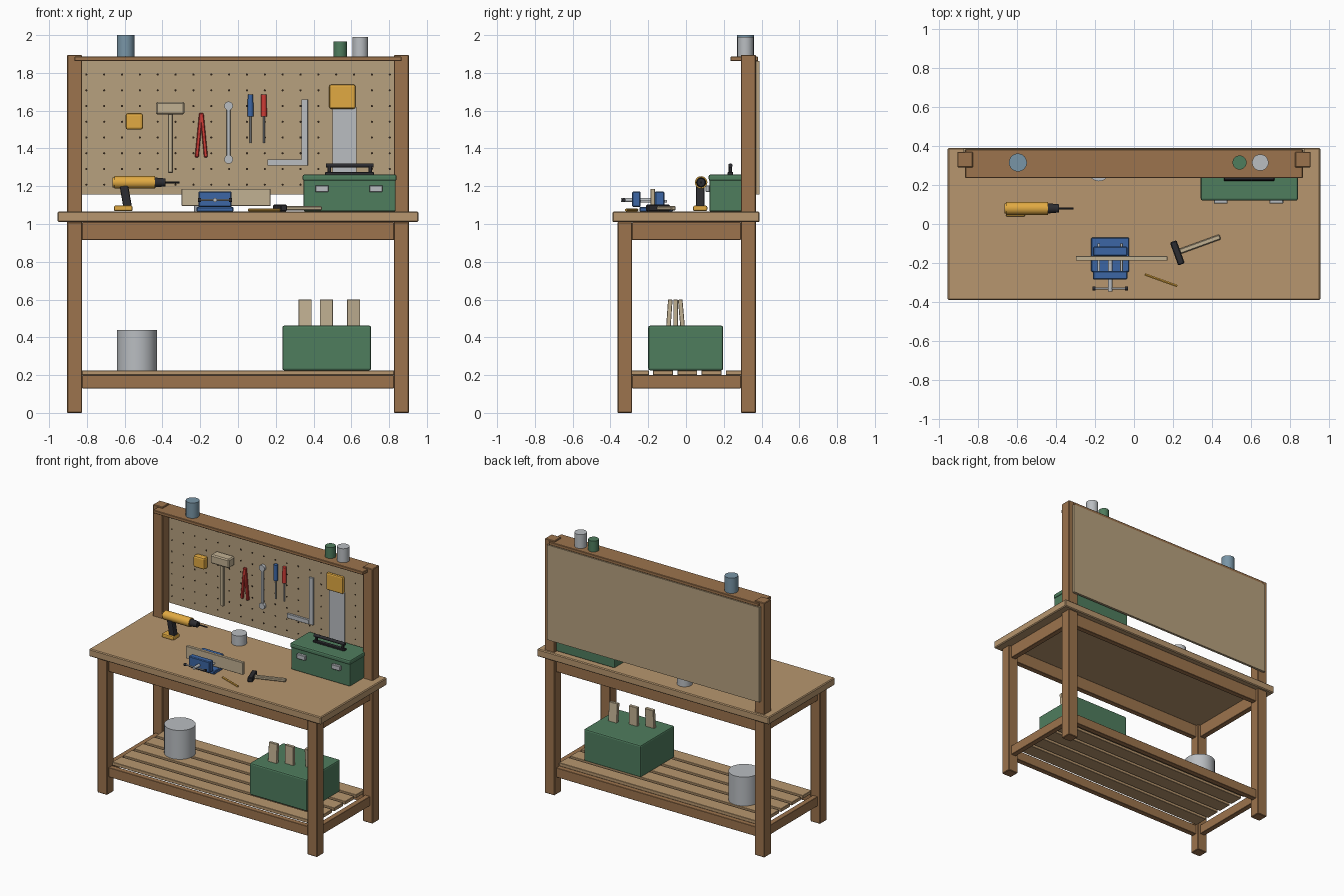
import bpy, bmesh, math
from mathutils import Vector, Matrix

if "Cube" in bpy.data.objects:
    bpy.data.objects.remove(bpy.data.objects["Cube"])


def material(name, r, g, b):
    m = bpy.data.materials.new(name)
    m.diffuse_color = (*[(c / 255) ** 2.2 for c in (r, g, b)], 1)
    m.use_nodes = True
    m.node_tree.nodes["Principled BSDF"].inputs["Base Color"].default_value = m.diffuse_color
    return m


TOP = material("top_wood", 182, 149, 110)
FRAME = material("frame_wood", 155, 115, 78)
BOARD = material("board_tan", 182, 160, 126)
PALE = material("pale_wood", 192, 175, 145)
GREEN = material("green_paint", 80, 124, 94)
YELLOW = material("yellow_plastic", 224, 168, 68)
BLUE = material("blue_paint", 62, 102, 163)
RED = material("red_plastic", 205, 62, 56)
DARK = material("dark", 48, 48, 52)
HOLE = material("hole_dark", 50, 40, 30)
STEEL = material("steel", 184, 188, 192)
TIN = material("tin_blue", 120, 148, 165)


def finish(name, bm, mat, bevel=0, seg=1):
    me = bpy.data.meshes.new(name)
    bm.to_mesh(me)
    bm.free()
    ob = bpy.data.objects.new(name, me)
    bpy.context.collection.objects.link(ob)
    me.materials.append(mat)
    if bevel:
        m = ob.modifiers.new("bevel", 'BEVEL')
        m.width, m.segments = bevel, seg
    return ob


def box(name, x, y, z, mat, bevel=0.004, rot=(0, 0, 0), seg=1):
    """Box from (min, max) ranges, optionally turned about its centre."""
    bm = bmesh.new()
    bmesh.ops.create_cube(bm, size=1)
    bmesh.ops.scale(bm, vec=[b - a for a, b in (x, y, z)], verts=bm.verts)
    ob = finish(name, bm, mat, bevel, seg)
    ob.location = [(a + b) / 2 for a, b in (x, y, z)]
    ob.rotation_euler = rot
    return ob


def rod(name, p, q, r, mat, sides=32, r2=None):
    """Cylinder from point p to point q."""
    p, q = Vector(p), Vector(q)
    bm = bmesh.new()
    bmesh.ops.create_cone(bm, cap_ends=True, segments=sides, radius1=r,
                          radius2=r if r2 is None else r2, depth=(q - p).length)
    ob = finish(name, bm, mat)
    ob.location = (p + q) / 2
    ob.rotation_euler = (q - p).to_track_quat('Z', 'Y').to_euler()
    bpy.ops.object.select_all(action='DESELECT')
    ob.select_set(True)
    bpy.context.view_layer.objects.active = ob
    bpy.ops.object.shade_smooth_by_angle(angle=math.radians(35))
    return ob


def span(c, w):
    return (c - w / 2, c + w / 2)


# Bench frame
box("bench_top", (-.955, .955), (-.39, .39), (1.01, 1.066), TOP, .006)
for s, side in ((-1, "left"), (1, "right")):
    cx = s * .865
    box(side + "_front_leg", span(cx, .08), (-.362, -.285), (0, 1.01), FRAME)
    box(side + "_back_post", span(cx, .08), (.29, .37), (0, 1.895), FRAME)
    for nm, z in (("apron", (.915, 1.01)), ("lower_rail", (.13, .2))):
        box(f"{side}_{nm}", span(cx, .04), (-.285, .29), z, FRAME, .002)
for nm, cy in (("front", -.325), ("back", .33)):
    box(nm + "_apron", (-.825, .825), span(cy, .04), (.915, 1.01), FRAME, .002)
    box(nm + "_lower_rail", (-.825, .825), span(cy, .04), (.13, .2), FRAME, .002)
for i in range(5):
    box(f"shelf_slat_{i}", (-.825, .825), span(.007 + (i - 2) * .128, .105), (.2, .225), TOP, .002)

# Pegboard with holes, top shelf
box("pegboard", (-.875, .875), (.37, .388), (1.155, 1.862), BOARD, 0)
bm = bmesh.new()
for i in range(18):
    for j in range(8):
        bmesh.ops.create_cone(bm, cap_ends=True, segments=8, radius1=.006, radius2=.006, depth=.003,
                              matrix=Matrix.Translation((-.803 + i * .0945, .37, 1.208 + j * .0833))
                              @ Matrix.Rotation(math.pi / 2, 4, 'X'))
finish("peg_holes", bm, HOLE)
box("top_shelf", (-.865, .865), (.235, .382), (1.862, 1.886), FRAME, .003)

# Tins on the top shelf, bench tin, bucket
for nm, x, y, z0, z1, r, m in (("blue_tin", -.595, .315, 1.886, 2.0, .046, TIN),
                               ("green_tin", .541, .315, 1.886, 1.967, .036, GREEN),
                               ("grey_tin", .647, .315, 1.886, 1.99, .042, STEEL),
                               ("bench_tin", -.18, .272, 1.066, 1.14, .053, STEEL),
                               ("bucket", -.535, .08, .225, .44, .106, STEEL)):
    rod(nm, (x, y, z0), (x, y, z1), r, m)

# Storage crate with offcuts
box("crate", (.235, .705), (-.2, .197), (.225, .462), GREEN, .01, seg=2)
for i, (x, y, a) in enumerate(((.355, -.09, -4), (.468, -.055, 0), (.612, -.022, 5))):
    box(f"offcut_{i}", span(x, .07), span(y, .024), (.4, .6), PALE, .002, (math.radians(a), 0, 0))

# Hanging tools: tape, mallet, pliers, wrench
box("tape_measure", (-.595, -.503), (.32, .37), (1.5, 1.587), YELLOW, .012, seg=2)
box("mallet_head", (-.435, -.283), (.295, .368), (1.58, 1.646), PALE, .008)
box("mallet_handle", (-.371, -.345), (.32, .344), (1.27, 1.59), PALE, .004)
for s, nm in ((-1, "left"), (1, "right")):
    box(nm + "_plier_arm", span(-.194 + s * .013, .02), (.35, .368), (1.352, 1.588), RED, .004,
        (0, math.radians(-s * 5.5), 0))
box("wrench_bar", span(-.05, .022), (.354, .366), (1.34, 1.625), STEEL, .003)
for i, z in enumerate((1.342, 1.625)):
    rod(f"wrench_end_{i}", (-.05, .35, z), (-.05, .37, z), .023, STEEL, 24)

# Screwdrivers
for nm, x, m in (("blue", .066, BLUE), ("red", .137, RED)):
    rod(nm + "_screwdriver_handle", (x, .35, 1.568), (x, .35, 1.685), .016, m, 16, .014)
    rod(nm + "_screwdriver_shaft", (x, .35, 1.43), (x, .35, 1.57), .005, STEEL, 12)

# Square and saw
box("square_blade", (.335, .37), (.355, .368), (1.31, 1.66), STEEL, .001)
box("square_stock", (.155, .337), (.352, .369), (1.31, 1.342), STEEL, .001)
box("saw_blade", (.5, .628), (.358, .366), (1.2, 1.62), STEEL, .001)
box("saw_handle", (.483, .622), (.345, .37), (1.61, 1.738), YELLOW, .01, seg=2)

# Toolbox
box("toolbox_body", (.348, .835), (.124, .346), (1.066, 1.235), GREEN, .008, seg=2)
box("toolbox_lid", (.342, .84), (.12, .35), (1.228, 1.262), GREEN, .01, seg=2)
box("toolbox_handle_plate", (.46, .72), span(.235, .03), (1.26, 1.275), DARK, .003)
for i, x in enumerate((.483, .7)):
    box(f"toolbox_handle_post_{i}", span(x, .018), span(.235, .018), (1.26, 1.31), DARK, .003)
rod("toolbox_handle", (.465, .235, 1.31), (.718, .235, 1.31), .011, DARK, 16)
for i, x in enumerate((.444, .73)):
    box(f"toolbox_latch_{i}", span(x, .07), (.104, .126), (1.17, 1.205), STEEL, .003)

# Drill
rod("drill_body", (-.655, .08, 1.22), (-.44, .08, 1.22), .033, YELLOW, 24)
rod("drill_cap", (-.664, .08, 1.22), (-.652, .08, 1.22), .026, YELLOW, 24)
rod("drill_chuck", (-.44, .08, 1.22), (-.385, .08, 1.22), .026, DARK, 20, .021)
rod("drill_bit", (-.39, .08, 1.22), (-.31, .08, 1.22), .005, DARK, 10)
box("drill_handle", span(-.594, .045), span(.075, .045), (1.085, 1.205), DARK, .008, (0, math.radians(-10), 0), 2)
box("drill_battery", (-.657, -.558), span(.075, .075), (1.068, 1.097), YELLOW, .008, seg=2)

# Vise with clamped plank
VX = -.122
box("vise_base", span(VX, .195), (-.245, -.07), (1.066, 1.09), BLUE, .004)
box("vise_front_jaw", span(VX, .175), (-.285, -.24), (1.09, 1.172), BLUE, .005)
box("vise_rear_jaw", span(VX, .175), (-.165, -.115), (1.085, 1.172), BLUE, .005)
box("clamped_plank", (-.298, .172), (-.188, -.165), (1.095, 1.186), PALE, .002)
for i, s in enumerate((-1, 1)):
    rod(f"vise_guide_{i}", (VX + s * .058, -.27, 1.12), (VX + s * .058, -.1, 1.12), .007, STEEL, 12)
    rod(f"vise_handle_knob_{i}", (VX + s * .075, -.33, 1.127), (VX + s * .09, -.33, 1.127), .01, DARK, 12)
rod("vise_screw", (VX, -.345, 1.127), (VX, -.115, 1.127), .011, STEEL, 16)
rod("vise_handle", (VX - .08, -.33, 1.127), (VX + .08, -.33, 1.127), .005, STEEL, 12)

# Hammer and pencil lying on the bench
tilt = math.radians(20)
box("hammer_head", span(.222, .036), span(-.148, .125), (1.067, 1.102), DARK, .005, (0, 0, tilt))
box("hammer_handle", span(.336, .225), span(-.104, .027), (1.072, 1.094), PALE, .005, (0, 0, tilt))
rod("pencil", (.055, -.258, 1.074), (.222, -.318, 1.074), .007, YELLOW, 6)
